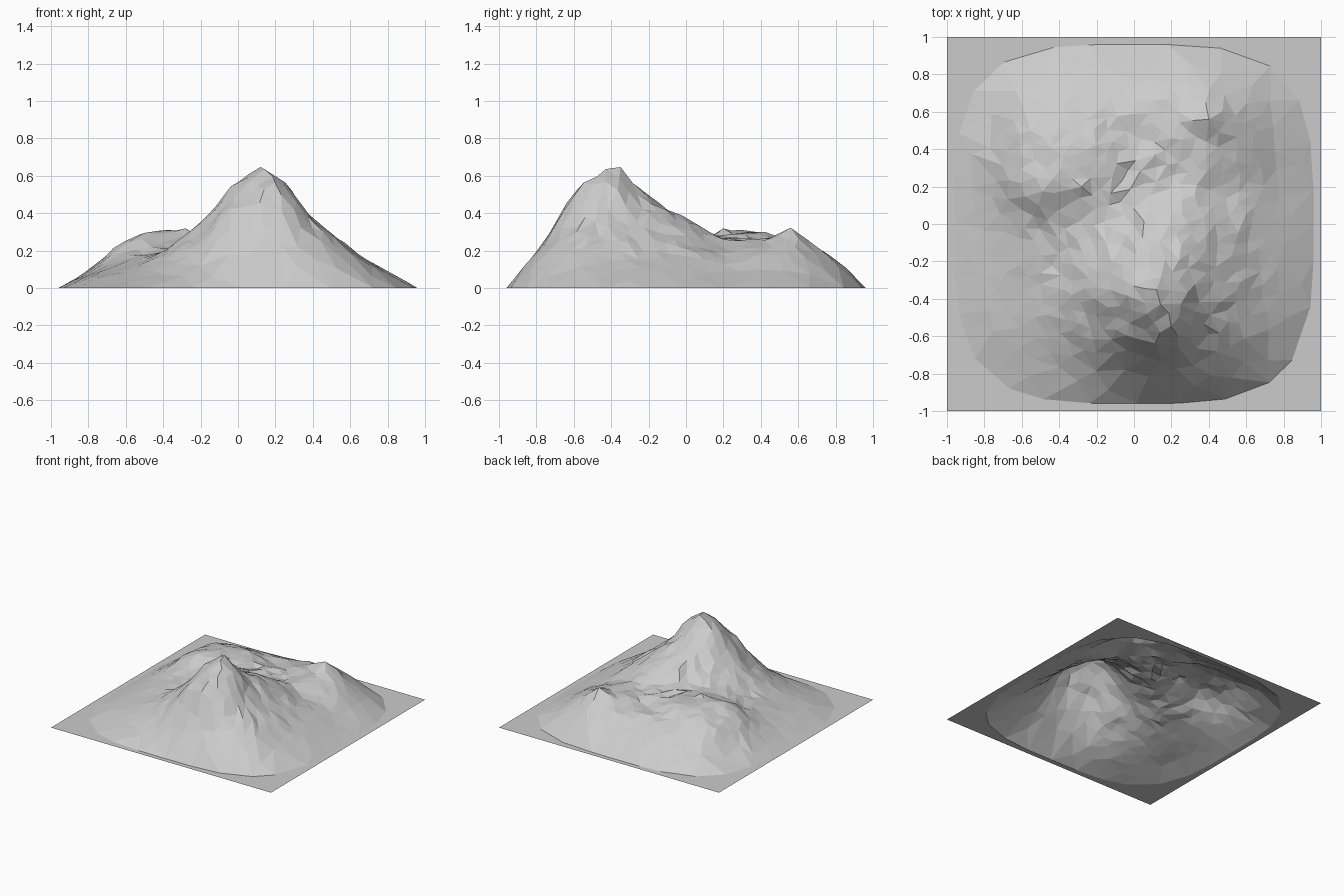
import bpy, math, random
from mathutils import Vector, noise
from mathutils.geometry import delaunay_2d_cdt

if "Cube" in bpy.data.objects:
    bpy.data.objects.remove(bpy.data.objects["Cube"])

random.seed(4)

# Terrain profiles: each row runs left to right, rows go from back to front (0.2 spacing)
ROWS = [
    (.01, .07, .10, .12, .13, .15, .14, .08, .01),
    (.04, .17, .22, .22, .22, .24, .27, .17, .05),
    (.08, .24, .30, .29, .25, .25, .27, .20, .07),
    (.09, .25, .31, .29, .27, .27, .24, .17, .07),
    (.08, .17, .22, .27, .33, .38, .29, .19, .08),
    (.07, .14, .20, .32, .46, .47, .35, .21, .09),
    (.06, .11, .19, .34, .57, .59, .37, .21, .08),
    (.04, .08, .14, .26, .43, .49, .33, .19, .06),
    (.00, .03, .06, .11, .17, .20, .17, .09, .01),
]
# Local summits: x, y, extra height, radius
SUMMITS = [(.12, -.35, .06, .07), (.40, .56, .04, .07), (.24, -.5, .03, .09)]


def cell(i, j):
    return ROWS[j][i] if 0 <= i < 9 and 0 <= j < 9 else 0.0


def cubic(p, t):
    a, b, c, d = p
    return b + .5 * t * (c - a + t * (2*a - 5*b + 4*c - d + t * (3*(b - c) + d - a)))


def height(x, y):
    u, v = (x + .8) / .2, (.8 - y) / .2
    i, j = math.floor(u), math.floor(v)
    h = cubic([cubic([cell(i + a, j + b) for a in range(-1, 3)], u - i)
               for b in range(-1, 3)], v - j)
    for sx, sy, amp, r in SUMMITS:
        h += amp * math.exp(-((x - sx)**2 + (y - sy)**2) / r**2)
    # Craggy roughness, stronger higher up
    rough = min(1, max(0, h - .08) / .2)
    h += rough * (.022 * noise.noise(Vector((x * 7, y * 7, 3))) + random.uniform(-.016, .012))
    return max(.004, h)


def rim_radius(a):
    n = 3.6
    return .96 / (abs(math.cos(a))**n + abs(math.sin(a))**n)**(1 / n)


# Square base corners and the foot of the mountain
points = [Vector((x, y)) for x in (-1, 1) for y in (-1, 1)]
for k in range(28):
    a = math.tau * (k + random.uniform(-.2, .2)) / 28
    points.append(Vector((math.cos(a), math.sin(a))) * rim_radius(a))
flat = len(points)

# The summit, then scattered points: dense on the crags, sparse on the skirt
points += [Vector((s[0], s[1])) for s in SUMMITS]
for _ in range(9000):
    p = Vector((random.uniform(-.95, .95), random.uniform(-.95, .95)))
    f = p.length / rim_radius(math.atan2(p.y, p.x))
    gap = .056 if f < .68 else .056 + (f - .68) * .26
    if f < .94 and all((p - q).length > gap for q in points):
        points.append(p)

# Triangulated open terrain sheet
co, _, faces, *_ = delaunay_2d_cdt(points, [], [], 0, 1e-5)
verts = []
for k, p in enumerate(co):
    verts.append((p.x, p.y, 0 if k < flat else height(p.x, p.y)))
mesh = bpy.data.meshes.new("mountain")
mesh.from_pydata(verts, [], faces)
mesh.update()
mountain = bpy.data.objects.new("mountain", mesh)
bpy.context.collection.objects.link(mountain)
